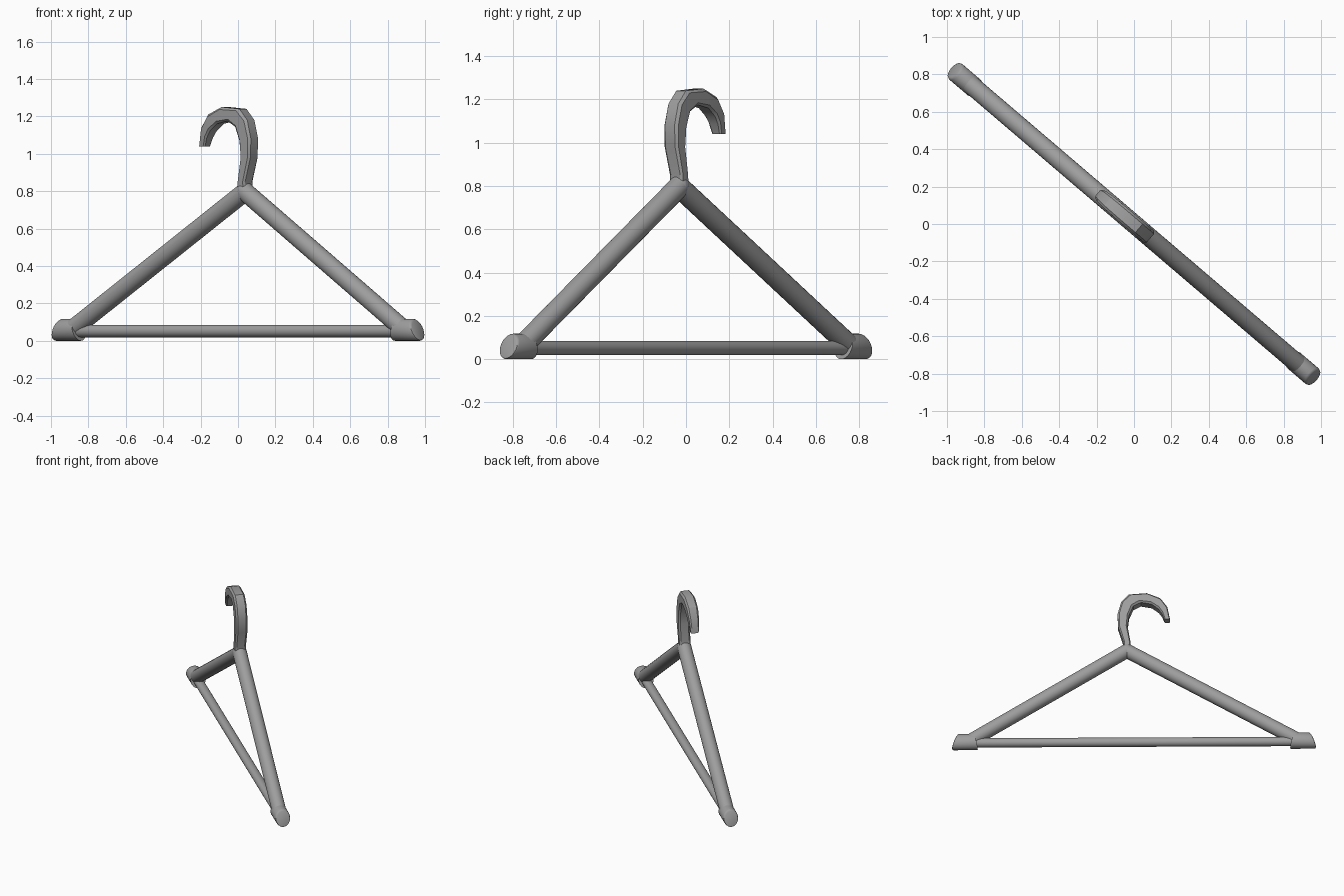
import bpy, bmesh, math
from mathutils import Matrix, Vector

cube = bpy.data.objects.get("Cube")
if cube:
    bpy.data.objects.remove(cube, do_unlink=True)

grey = bpy.data.materials.new("grey plastic")
grey.use_nodes = True
COLOR = (0.34, 0.34, 0.34, 1)
grey.diffuse_color = COLOR
grey.node_tree.nodes["Principled BSDF"].inputs["Base Color"].default_value = COLOR

# The hanger is built in the xz plane, then turned about the vertical axis
TURN = Matrix.Rotation(math.radians(-40.5), 4, 'Z')


def finish(name, bm, angle=40):
    bmesh.ops.recalc_face_normals(bm, faces=bm.faces)
    bm.transform(TURN)
    mesh = bpy.data.meshes.new(name)
    bm.to_mesh(mesh)
    bm.free()
    mesh.materials.append(grey)
    ob = bpy.data.objects.new(name, mesh)
    bpy.context.collection.objects.link(ob)
    bpy.ops.object.select_all(action='DESELECT')
    ob.select_set(True)
    bpy.context.view_layer.objects.active = ob
    bpy.ops.object.shade_smooth_by_angle(angle=math.radians(angle))
    return ob


def rod(bm, a, b, radius):
    a, b = Vector(a), Vector(b)
    d = b - a
    place = Matrix.Translation((a + b) / 2) @ d.to_track_quat('Z', 'Y').to_matrix().to_4x4()
    return bmesh.ops.create_cone(bm, cap_ends=True, segments=24, radius1=radius,
                                 radius2=radius, depth=d.length, matrix=place)["verts"]


APEX = (0.05, 0, 0.797)

# Sloping arms and slanted end pieces
for side, label in ((1, "left"), (-1, "right")):
    bm = bmesh.new()
    rod(bm, APEX, (side * 1.175, 0, 0.055), 0.05)
    finish(label + "_arm", bm)

    bm = bmesh.new()
    for v in rod(bm, (side * 1.12, 0, 0), (side * 1.265, 0, 0), 0.054):
        if abs(v.co.x) > 1.2:
            v.co.x -= side * v.co.z * 0.45
        else:
            v.co.x += side * v.co.z * 0.3
        v.co.z = v.co.z * 1.09 + 0.059
    outer = [e for e in bm.edges if all(abs(v.co.x) > 1.2 for v in e.verts)]
    bmesh.ops.bevel(bm, geom=outer, offset=0.012, segments=2, affect='EDGES', profile=0.5)
    finish(label + "_end_piece", bm)

# Rounded joint under the hook
bm = bmesh.new()
bmesh.ops.create_uvsphere(bm, u_segments=24, v_segments=12, radius=0.051,
                          matrix=Matrix.Translation(APEX))
finish("arm_joint", bm)

# Trouser bar
bm = bmesh.new()
rod(bm, (-1.18, 0, 0.052), (1.18, 0, 0.052), 0.033)
finish("lower_bar", bm)

# Hook: outer x, outer z, inner x, inner z, half thickness
stations = [
    (0.08, 0.79, 0.02, 0.79, 0.040),
    (0.074, 0.85, 0.024, 0.85, 0.040),
    (0.112, 0.98, 0.045, 0.98, 0.042),
    (0.116, 1.08, 0.035, 1.07, 0.042),
    (0.09, 1.18, 0.005, 1.145, 0.042),
    (0.035, 1.24, -0.05, 1.175, 0.042),
    (-0.09, 1.25, -0.125, 1.16, 0.042),
    (-0.185, 1.21, -0.175, 1.12, 0.040),
    (-0.235, 1.14, -0.198, 1.085, 0.036),
    (-0.255, 1.04, -0.215, 1.04, 0.028),
]
bm = bmesh.new()
rings = []
for ox, oz, ix, iz, h in stations:
    ring = []
    # Octagonal section with chamfered corners
    for across, y in ((0, -0.7), (0, 0.7), (0.15, 1), (0.85, 1),
                      (1, 0.7), (1, -0.7), (0.85, -1), (0.15, -1)):
        ring.append(bm.verts.new((ox + (ix - ox) * across, y * h, oz + (iz - oz) * across)))
    rings.append(ring)
for r, s in zip(rings, rings[1:]):
    for i in range(len(r)):
        j = (i + 1) % len(r)
        bm.faces.new((r[i], r[j], s[j], s[i]))
bm.faces.new(rings[0])
bm.faces.new(rings[-1])
finish("hook", bm, 30)
